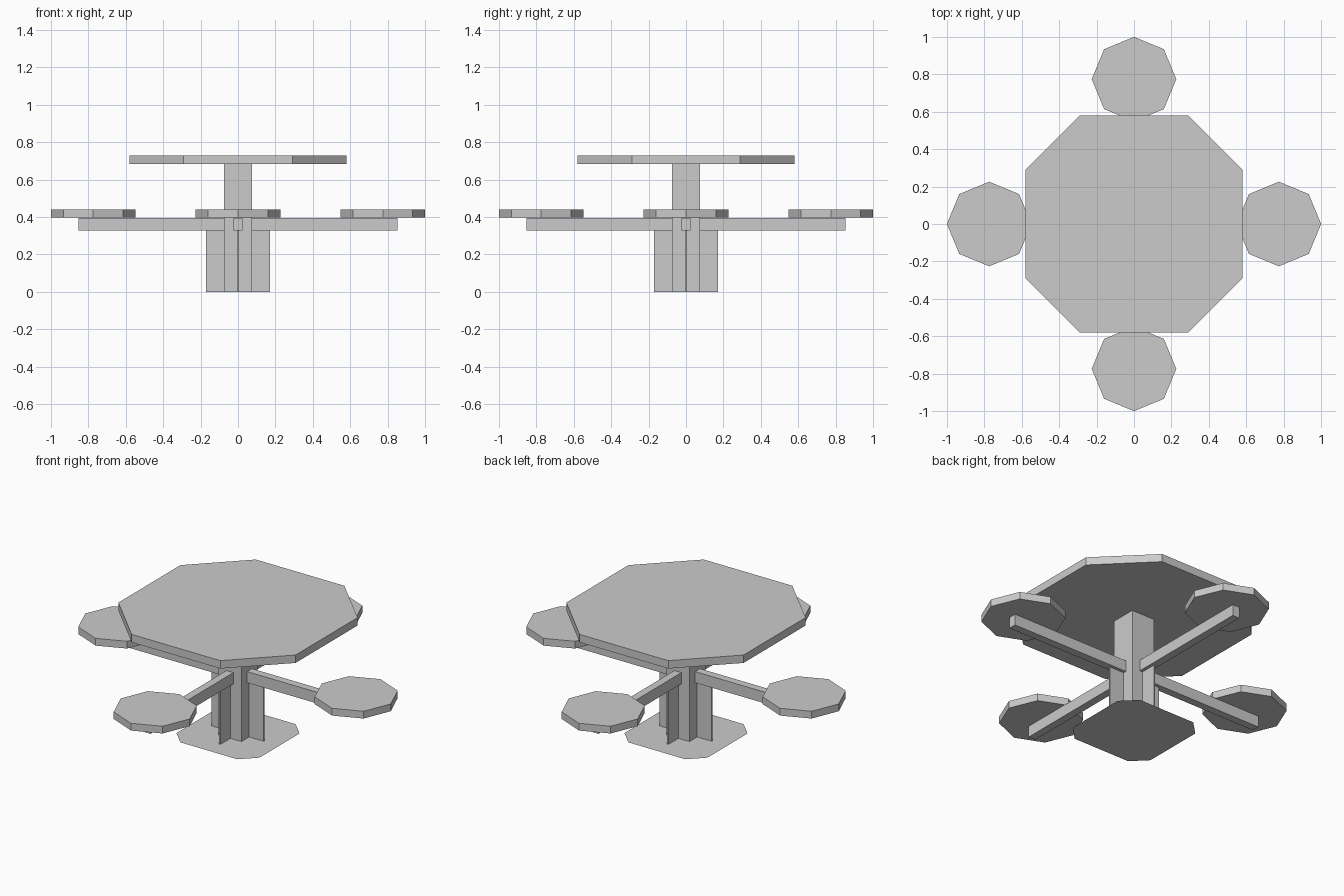
import bpy, bmesh
from math import cos, sin, pi
from mathutils import Matrix

if "Cube" in bpy.data.objects:
    bpy.data.objects.remove(bpy.data.objects["Cube"])


def prism(name, outline, z0, z1, turn=0.0):
    """Extrude a flat outline from z0 to z1 (flat sheet if equal), turned about z."""
    bm = bmesh.new()
    face = bm.faces.new([bm.verts.new((x, y, z0)) for x, y in outline])
    if z1 > z0:
        top = bmesh.ops.extrude_face_region(bm, geom=[face])["geom"]
        bmesh.ops.translate(bm, vec=(0, 0, z1 - z0),
                            verts=[v for v in top if isinstance(v, bmesh.types.BMVert)])
        bmesh.ops.recalc_face_normals(bm, faces=bm.faces)
    bm.transform(Matrix.Rotation(turn, 4, 'Z'))
    mesh = bpy.data.meshes.new(name)
    bm.to_mesh(mesh)
    bm.free()
    obj = bpy.data.objects.new(name, mesh)
    bpy.context.collection.objects.link(obj)
    return obj


def rect(x0, x1, half):
    return [(x0, -half), (x1, -half), (x1, half), (x0, half)]


def cut_square(a, b):
    """Square of half width a with corners cut back to b."""
    return [(a, -b), (a, b), (b, a), (-b, a), (-a, b), (-a, -b), (-b, -a), (b, -a)]


# Table top, central post and thin floor plate
prism("table_top", cut_square(0.58, 0.29), 0.682, 0.729)
prism("post", rect(-0.076, 0.076, 0.076), 0.0, 0.682)
prism("floor_plate", cut_square(0.272, 0.187), 0.0, 0.0)

# Four sides: gusset fin, seat arm and eight-sided seat
seat_outline = [(0.774 + 0.226 * cos(i * pi / 4), 0.226 * sin(i * pi / 4)) for i in range(8)]
for i, side in enumerate(("right", "back", "left", "front")):
    turn = i * pi / 2
    prism("fin_" + side, rect(0.076, 0.17, 0.004), 0.0, 0.328, turn)
    prism("arm_" + side, rect(0.076, 0.852, 0.023), 0.328, 0.394, turn)
    prism("seat_" + side, seat_outline, 0.398, 0.441, turn)
